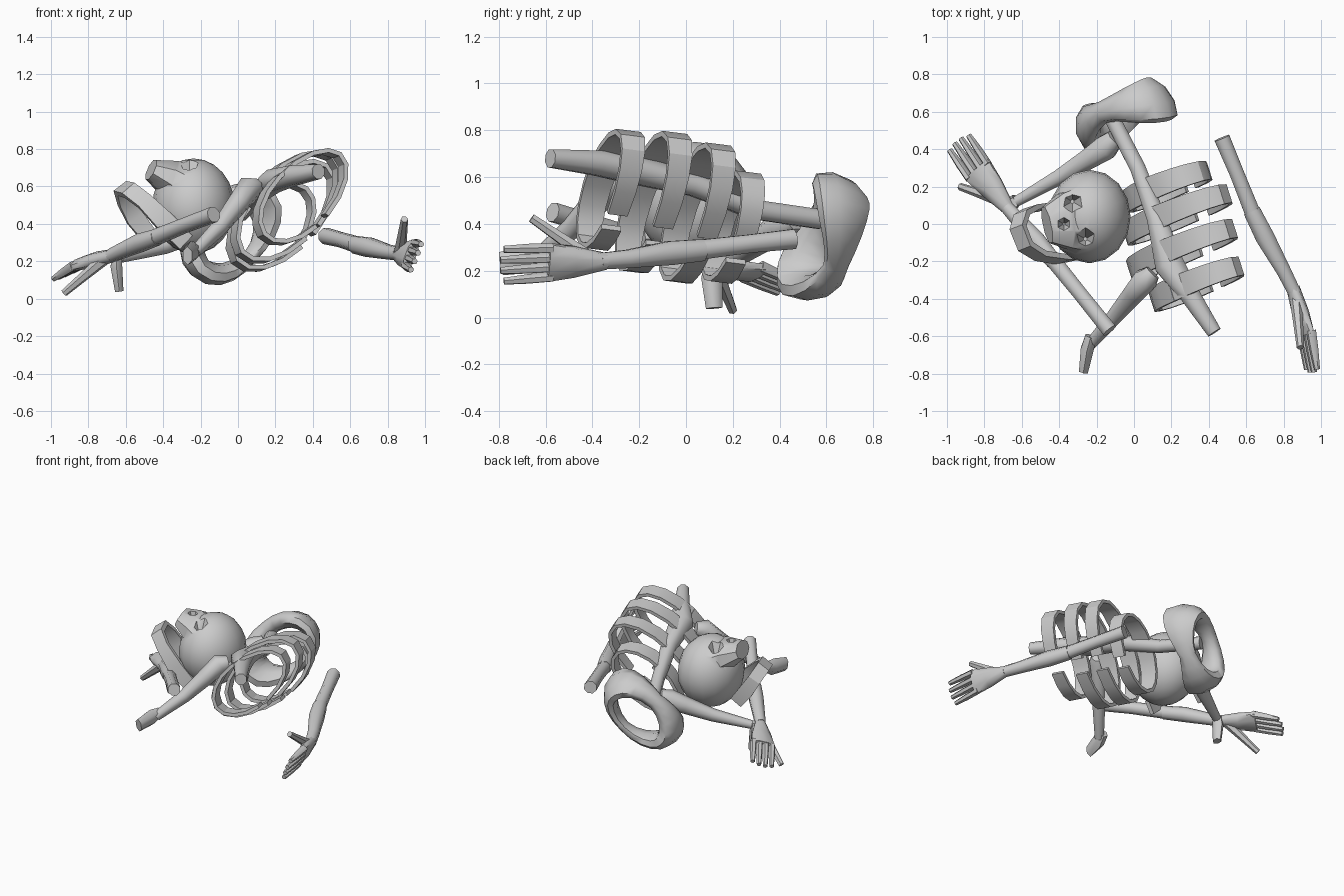
import bpy, bmesh, math
from mathutils import Vector as V

cube = bpy.data.objects.get("Cube")
if cube:
    bpy.data.objects.remove(cube)

bone = bpy.data.materials.new("bone grey")
bone.use_nodes = True
bone.diffuse_color = (0.6, 0.6, 0.6, 1)
bone.node_tree.nodes["Principled BSDF"].inputs["Base Color"].default_value = (0.6, 0.6, 0.6, 1)


def finish(name, bm, angle=55):
    bmesh.ops.recalc_face_normals(bm, faces=bm.faces)
    me = bpy.data.meshes.new(name)
    bm.to_mesh(me)
    bm.free()
    me.materials.append(bone)
    ob = bpy.data.objects.new(name, me)
    bpy.context.collection.objects.link(ob)
    smooth(ob, angle)
    return ob


def smooth(ob, angle):
    bpy.ops.object.select_all(action='DESELECT')
    ob.select_set(True)
    bpy.context.view_layer.objects.active = ob
    bpy.ops.object.shade_smooth_by_angle(angle=math.radians(angle))


def loft(name, pts, sizes, up=(0, 0, 1), sides=8, closed=False, angle=55):
    """Sweep a section along pts; sizes are (half extent along up, half extent across)."""
    pts, bm, rings = [V(p) for p in pts], bmesh.new(), []
    n = len(pts)
    ups = up if isinstance(up, list) else [V(up)] * n
    grow = math.sqrt(2) if sides == 4 else 1
    for i, p in enumerate(pts):
        before = pts[i - 1] if closed or i else p
        after = pts[(i + 1) % n] if closed or i < n - 1 else p
        t = (after - before).normalized()
        across = t.cross(ups[i]).normalized()
        high = across.cross(t)
        a, b = sizes[i] if isinstance(sizes[i], tuple) else (sizes[i], sizes[i])
        ring = []
        for k in range(sides):
            f = math.tau * (k + 0.5) / sides
            ring.append(bm.verts.new(p + grow * (high * a * math.sin(f) + across * b * math.cos(f))))
        rings.append(ring)
    for i in range(n if closed else n - 1):
        r, q = rings[i], rings[(i + 1) % n]
        for k in range(sides):
            j = (k + 1) % sides
            bm.faces.new((r[k], r[j], q[j], q[k]))
    if not closed:
        bm.faces.new(rings[0])
        bm.faces.new(rings[-1])
    return finish(name, bm, angle)


def hand(name, wrist, knuckles, tips, side, spread, thumb):
    """Flat palm, four tapering fingers and a thumb, fanned along side."""
    wrist, knuckles, tips, side = V(wrist), V(knuckles), V(tips), V(side).normalized()
    mid = wrist.lerp(knuckles, 0.55)
    loft(name + "_palm", [wrist, mid, knuckles], [0.036, (0.072, 0.042), (0.092, 0.032)], side)
    for i in range(4):
        k = i - 1.5
        base = knuckles + side * k * 0.044 - (tips - knuckles) * 0.1
        tip = tips + side * k * spread - (tips - knuckles) * 0.07 * abs(k)
        loft(f"{name}_finger_{i + 1}", [base, base.lerp(tip, 0.5), tip],
             [(0.023, 0.028), (0.022, 0.024), 0.016], side, 6)
    root = wrist.lerp(knuckles, 0.2)
    loft(name + "_thumb", [root, root.lerp(V(thumb), 0.55), thumb], [0.035, 0.026, 0.02], side, 6)


# Torso frame: chest axis, across the chest, and toward the belly
axis = V((0.3, -0.94, 0.12)).normalized()
across = V((0.68, 0.2, 0.7))
across = (across - axis * across.dot(axis)).normalized()
belly = across.cross(axis).normalized()
if belly.z > 0:
    belly = -belly

# Spine and neck
spine = [V(p) for p in ((-0.12, 0.57, 0.42), (0.02, 0.3, 0.46), (0.12, 0.03, 0.57),
                        (0.19, -0.22, 0.63), (0.3, -0.38, 0.66), (0.43, -0.58, 0.68))]
loft("spine", spine, [0.045, 0.045, 0.055, (0.065, 0.085), 0.058, 0.042])


def on_spine(y):
    for p, q in zip(spine, spine[1:]):
        if q.y <= y <= p.y:
            return p.lerp(q, (p.y - y) / (p.y - q.y))


# Ribs: band arcs on both sides of the spine that nearly meet at the breast
ribs = ((0.18, 0.27, 0.28, 0.17, 0, 0), (0.03, 0.365, 0.36, 0.19, 0.01, 0.02),
        (-0.15, 0.375, 0.36, 0.19, 0.03, 0.04), (-0.33, 0.335, 0.28, 0.165, 0.05, 0.04))
for i, (y, left, right, deep, shift, lift) in enumerate(ribs):
    root = on_spine(y) - across * shift - belly * lift
    for wide, label in ((left, "left"), (-right, "right")):
        pts, sizes = [], []
        for k in range(9):
            f = math.radians(172) * k / 8
            pts.append(root + belly * deep * (1 - math.cos(f)) + across * wide * math.sin(f))
            sizes.append((0.064 - 0.0025 * k, 0.012))
        loft(f"{label}_rib_{i + 1}", pts, sizes, axis, 4, angle=30)

# Pelvis: a flared ring that broadens into two hip wings, thickest at the back
pts, sizes, ups = [], [], []
for k in range(20):
    f = math.tau * k / 20
    c, s = math.cos(f), math.sin(f)
    wing = abs(c) ** 1.5
    out = across * c + belly * s
    pts.append(V((-0.05, 0.6, 0.345)) + across * 0.25 * c + belly * (0.165 * s + 0.005)
               + axis * (0.03 * wing - 0.02))
    sizes.append((0.06 + 0.08 * wing, 0.035 + 0.02 * wing + 0.02 * max(0, -s) + 0.01 * max(0, -c)))
    ups.append(axis + out * 0.3)
loft("pelvis", pts, sizes, ups, 8, closed=True, angle=60)

# Left arm: upper bone, forearm, hand
loft("left_upper_arm", [(0.47, 0.46, 0.335), (0.55, 0.27, 0.315), (0.65, 0.02, 0.285)],
     [0.046, 0.042, 0.046])
loft("left_forearm", [(0.63, 0.07, 0.288), (0.7, -0.07, 0.275), (0.8, -0.25, 0.25), (0.86, -0.37, 0.24)],
     [0.05, 0.055, 0.042, 0.038])
hand("left_hand", (0.85, -0.34, 0.24), (0.925, -0.59, 0.235), (0.955, -0.8, 0.222),
     (0.4, 0, 1), 0.049, (0.89, -0.66, 0.425))

# Right arm: upper bone, forearm, hand
loft("right_upper_arm", [(-0.13, -0.57, 0.45), (-0.29, -0.37, 0.39), (-0.46, -0.16, 0.32)],
     [0.044, 0.042, 0.046])
loft("right_forearm", [(-0.43, -0.2, 0.33), (-0.52, -0.09, 0.3), (-0.68, 0.09, 0.23)],
     [0.046, 0.052, 0.038])
hand("right_hand", (-0.67, 0.08, 0.23), (-0.84, 0.295, 0.19), (-0.945, 0.45, 0.12),
     (0.75, 0.58, 0.3), 0.045, (-0.93, 0.2, 0.03))

# Lower legs with knobbed knees and wedge feet
loft("front_shin", [(0.1, -0.26, 0.6), (0.06, -0.3, 0.59), (0.0, -0.37, 0.51),
                    (-0.1, -0.49, 0.38), (-0.23, -0.64, 0.25)], [0.045, 0.07, 0.06, 0.046, 0.033])
loft("front_foot", [(-0.23, -0.6, 0.27), (-0.25, -0.67, 0.25), (-0.27, -0.79, 0.23)],
     [0.035, (0.06, 0.04), (0.05, 0.028)], sides=6)
loft("rear_shin", [(-0.1, 0.46, 0.42), (-0.15, 0.41, 0.39), (-0.24, 0.35, 0.35),
                   (-0.4, 0.25, 0.28), (-0.63, 0.12, 0.22)], [0.05, 0.072, 0.06, 0.045, 0.03])
loft("rear_foot", [(-0.65, 0.11, 0.24), (-0.65, 0.11, 0.17), (-0.635, 0.12, 0.04)],
     [(0.03, 0.03), (0.045, 0.036), (0.035, 0.026)], (0, 1, 0), 6)

# Lower jaw: a bent band, wider at its hinges
loft("jaw", [(-0.28, -0.17, 0.3), (-0.38, -0.19, 0.4), (-0.5, -0.17, 0.52), (-0.58, -0.12, 0.58),
             (-0.62, -0.02, 0.59), (-0.6, 0.05, 0.52), (-0.55, 0.08, 0.43), (-0.48, 0.09, 0.34)],
     [(0.05, 0.014), (0.055, 0.014), (0.045, 0.016), (0.045, 0.018),
      (0.045, 0.018), (0.045, 0.016), (0.05, 0.014), (0.045, 0.014)],
     (0.76, 0.24, 0.6), 4, angle=30)

# Skull: rounded cranium with an upper jaw
bm = bmesh.new()
bmesh.ops.create_uvsphere(bm, u_segments=16, v_segments=12, radius=1)
for v in bm.verts:
    v.co = V((v.co.x * 0.22, v.co.y * 0.25, v.co.z * 0.255)) + V((-0.238, 0.04, 0.495))
skull = finish("skull", bm)
upper_jaw = loft("upper_jaw", [(-0.25, 0.03, 0.58), (-0.37, 0.015, 0.65), (-0.465, -0.005, 0.69)],
                 [(0.13, 0.2), (0.105, 0.16), (0.06, 0.105)])


# Hollow sockets cut straight down into the face
def cut(target, tool, operation):
    mod = target.modifiers.new("cut", 'BOOLEAN')
    mod.operation, mod.object, mod.solver = operation, tool, 'EXACT'
    graph = bpy.context.evaluated_depsgraph_get()
    me = bpy.data.meshes.new_from_object(target.evaluated_get(graph))
    target.modifiers.clear()
    target.data = me
    bpy.data.objects.remove(tool)


cut(skull, upper_jaw, 'UNION')
for x, y, r in ((-0.33, 0.12, 0.056), (-0.26, -0.08, 0.056), (-0.375, 0, 0.033)):
    bm = bmesh.new()
    bmesh.ops.create_cone(bm, cap_ends=True, segments=6, radius1=r * 0.2, radius2=r * 1.8, depth=0.2)
    bmesh.ops.translate(bm, verts=bm.verts, vec=(x, y, 0.73))
    cut(skull, finish("socket_cutter", bm), 'DIFFERENCE')
smooth(skull, 40)
